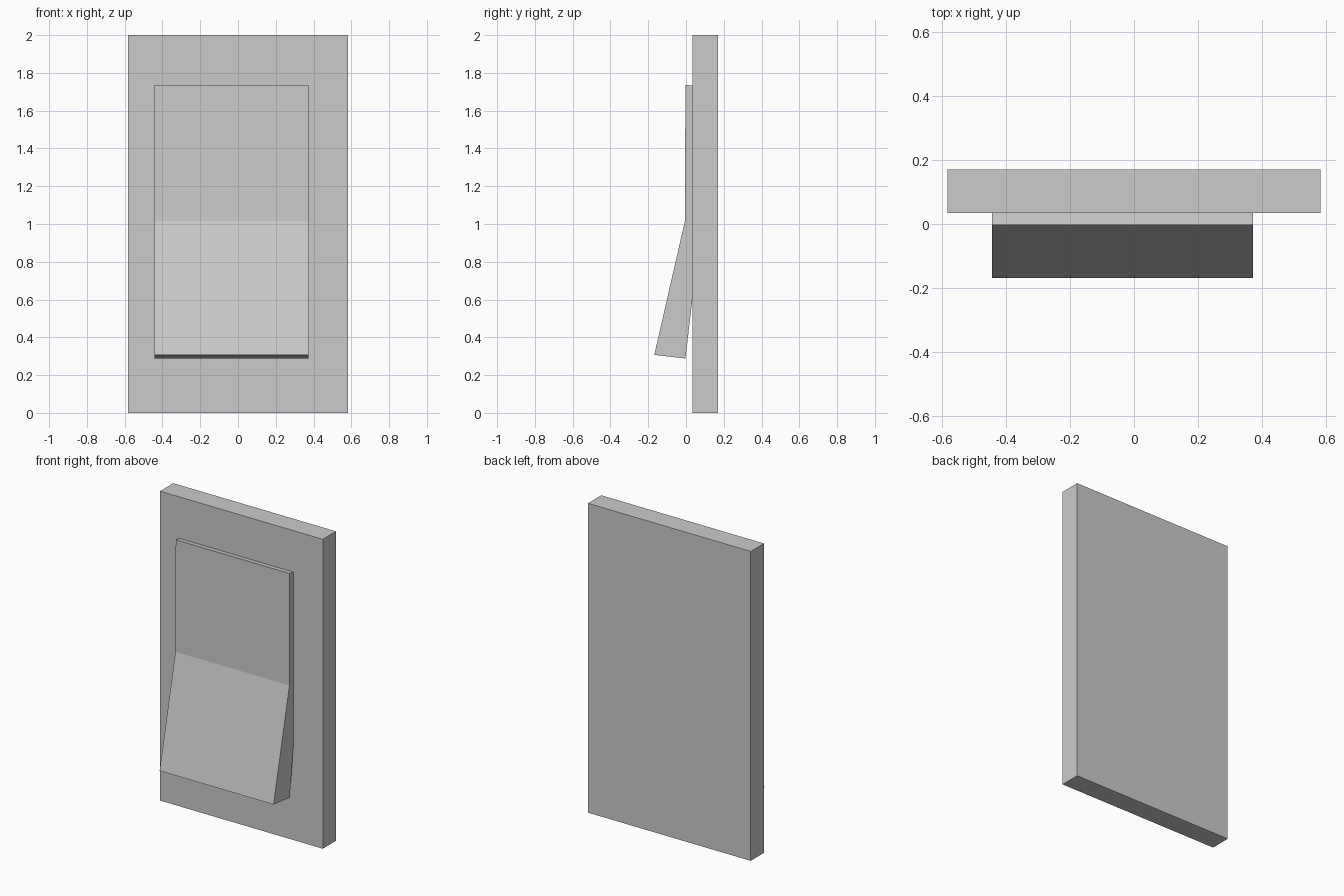
import bpy, bmesh

if "Cube" in bpy.data.objects:
    bpy.data.objects.remove(bpy.data.objects["Cube"])


def extrude_profile(name, profile, x0, x1):
    """Extrude a (y, z) outline along x into a closed solid."""
    bm = bmesh.new()
    face = bm.faces.new([bm.verts.new((x0, y, z)) for y, z in profile])
    new = bmesh.ops.extrude_face_region(bm, geom=[face])["geom"]
    verts = [g for g in new if isinstance(g, bmesh.types.BMVert)]
    bmesh.ops.translate(bm, verts=verts, vec=(x1 - x0, 0, 0))
    bmesh.ops.recalc_face_normals(bm, faces=bm.faces)
    mesh = bpy.data.meshes.new(name)
    bm.to_mesh(mesh)
    bm.free()
    obj = bpy.data.objects.new(name, mesh)
    bpy.context.collection.objects.link(obj)
    return obj


# Wall plate: plain slab
extrude_profile("wall_plate", [(0.035, 0), (0.17, 0), (0.17, 2), (0.035, 2)], -0.582, 0.582)

# Rocker: bent front, flat tilted back whose upper end sinks into the plate
extrude_profile("rocker", [
    (-0.168, 0.307), (-0.003, 0.288), (0.163, 1.716),
    (-0.003, 1.737), (-0.006, 1.015)], -0.443, 0.372)
